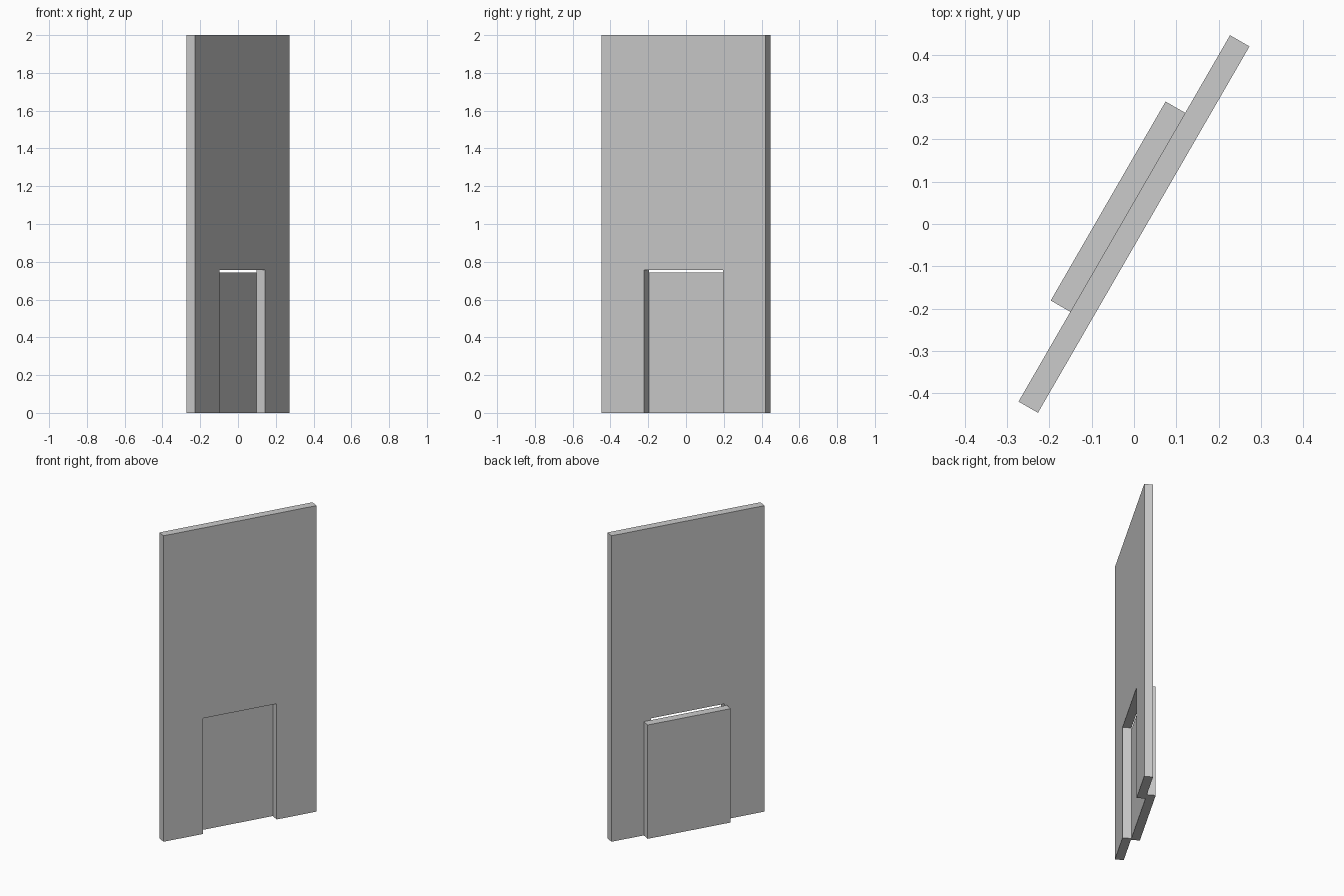
import bpy
import math
from mathutils import Matrix

cube = bpy.data.objects.get("Cube")
if cube:
    bpy.data.objects.remove(cube, do_unlink=True)

TURN = Matrix.Rotation(math.radians(60), 4, "Z")
HALF = 0.0265          # half thickness of the wall
OPENING = 0.24         # half width of the doorway
OPENING_TOP = 0.756

grey = bpy.data.materials.new("light grey")
grey.use_nodes = True
colour = (0.6, 0.6, 0.6, 1.0)
grey.diffuse_color = colour
grey.node_tree.nodes["Principled BSDF"].inputs["Base Color"].default_value = colour


def extrude_outline(name, outline, near, far):
    """Solid from an (along, up) outline, between two depths."""
    n = len(outline)
    verts = [(u, d, z) for d in (near, far) for u, z in outline]
    faces = [tuple(range(n)), tuple(reversed(range(n, 2 * n)))]
    for i in range(n):
        j = (i + 1) % n
        faces.append((j, i, n + i, n + j))
    mesh = bpy.data.meshes.new(name)
    mesh.from_pydata(verts, [], faces)
    mesh.materials.append(grey)
    obj = bpy.data.objects.new(name, mesh)
    obj.matrix_world = TURN
    bpy.context.collection.objects.link(obj)
    return obj


# Wall panel with a doorway open at the floor
right_side = [(OPENING, OPENING_TOP), (OPENING, 0), (0.5, 0), (0.5, 2)]
left_side = [(-u, z) for u, z in reversed(right_side)]
extrude_outline("wall", right_side + left_side, -HALF, HALF)

# Sliding door slab against the back of the wall
extrude_outline("door", [(-0.255, 0), (0.288, 0), (0.288, 0.744), (-0.255, 0.744)],
                HALF, 0.08)
